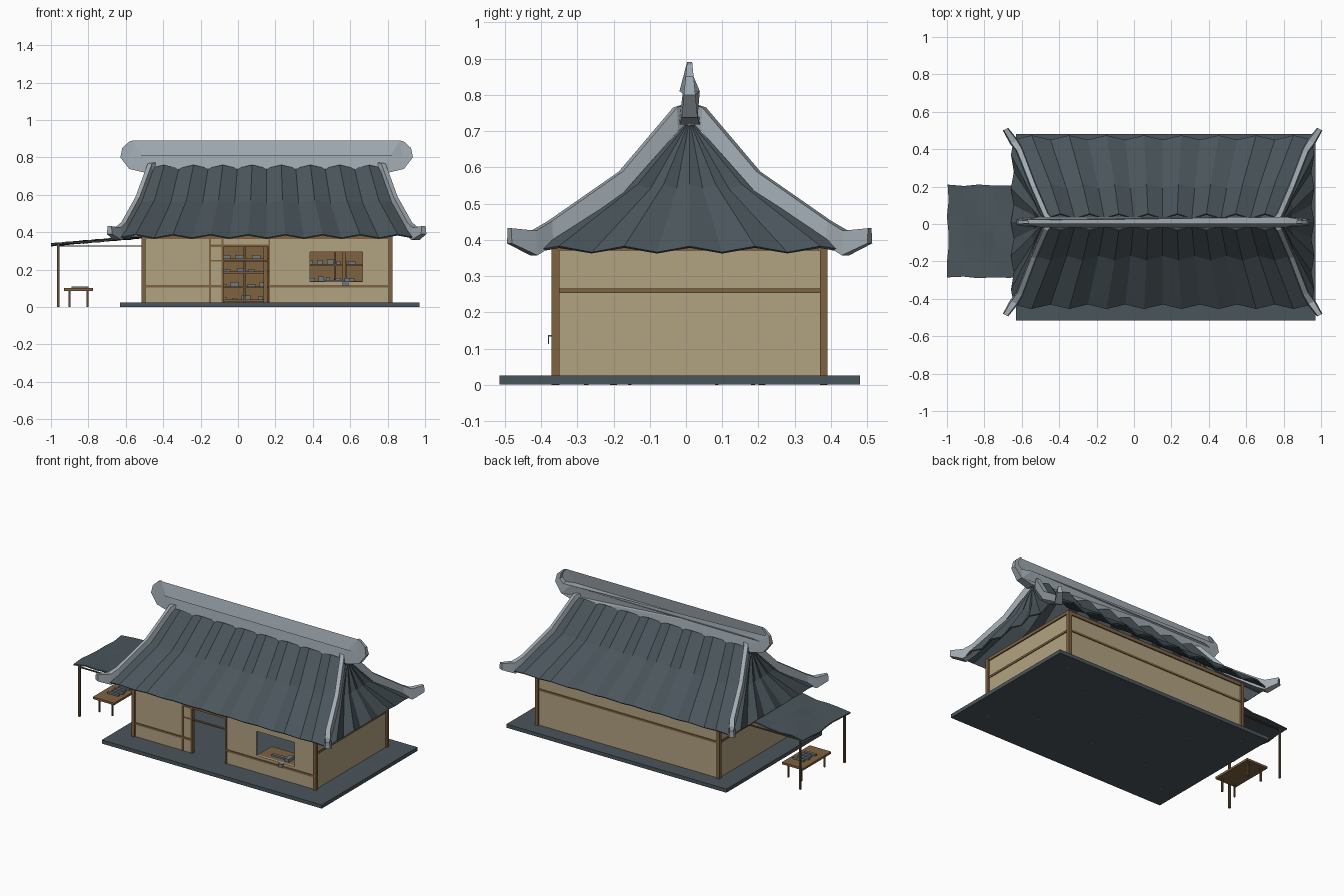
import bpy, bmesh, math, random
from mathutils import Vector

if "Cube" in bpy.data.objects:
    bpy.data.objects.remove(bpy.data.objects["Cube"])
random.seed(4)
CX, CY = 0.153, 0.01          # centre of the house


def lin(c):
    c /= 255
    return c / 12.92 if c <= 0.04045 else ((c + 0.055) / 1.055) ** 2.4


def mat(name, r, g, b):
    m = bpy.data.materials.new(name)
    m.diffuse_color = (lin(r), lin(g), lin(b), 1)
    m.use_nodes = True
    m.node_tree.nodes["Principled BSDF"].inputs["Base Color"].default_value = m.diffuse_color
    return m


SLATE = mat("slate", 74, 85, 91)
STONE = mat("light_stone", 160, 170, 177)
TAN = mat("tan_plaster", 178, 163, 129)
WOOD = mat("brown_wood", 126, 98, 64)
DARK = mat("dark_wood", 98, 80, 56)
STEEL = mat("steel", 112, 122, 130)


def finish(name, bm, m):
    bmesh.ops.recalc_face_normals(bm, faces=bm.faces)
    me = bpy.data.meshes.new(name)
    bm.to_mesh(me)
    bm.free()
    me.materials.append(m)
    ob = bpy.data.objects.new(name, me)
    bpy.context.collection.objects.link(ob)
    return ob


def box(name, x0, x1, y0, y1, z0, z1, m):
    bm = bmesh.new()
    bmesh.ops.create_cube(bm, size=1)
    for v in bm.verts:
        v.co = (x0 + (v.co.x + .5) * (x1 - x0), y0 + (v.co.y + .5) * (y1 - y0),
                z0 + (v.co.z + .5) * (z1 - z0))
    return finish(name, bm, m)


def sheet(name, rows, m, thick):
    """Quad strip surface through rows of points, thickened."""
    bm = bmesh.new()
    vs = [[bm.verts.new(p) for p in r] for r in rows]
    for a, b in zip(vs, vs[1:]):
        for i in range(len(a) - 1):
            bm.faces.new((a[i], a[i + 1], b[i + 1], b[i]))
    ob = finish(name, bm, m)
    s = ob.modifiers.new("thickness", 'SOLIDIFY')
    s.thickness, s.offset = thick, 0
    return ob


# Base slab
box("base_slab", -.63, .97, -.515, .48, .001, .025, SLATE)

# Walls: front is split around door and window
X0, X1, Y0, Y1, ZT = -.505, .815, -.36, .38, .385
box("back_wall", X0, X1, Y1 - .015, Y1, .025, ZT, TAN)
box("left_wall", X0, X0 + .015, Y0, Y1, .025, ZT, TAN)
box("right_wall", X1 - .015, X1, Y0, Y1, .025, ZT, TAN)
front = [(X0, -.085, .025, ZT), (-.085, .17, .335, ZT), (.17, .385, .025, ZT),
         (.385, .665, .025, .135), (.385, .665, .295, ZT), (.665, X1, .025, ZT)]
for i, (a, b, z0, z1) in enumerate(front):
    box(f"front_wall_{i}", a, b, Y0, Y0 + .015, z0, z1, TAN)

# Corner posts, inner columns, rails and top beams
for x in (X0, X1):
    for y in (Y0, Y1):
        box("corner_post", x - .011, x + .011, y - .011, y + .011, 0, ZT, WOOD)
for x in (-.255, .147, .567):
    for y in (-.2, .21):
        box("inner_column", x - .01, x + .01, y - .01, y + .01, 0, .5, WOOD)
box("back_rail", X0, X1, Y1, Y1 + .005, .253, .266, WOOD)
for x in (X0, X1):
    box("side_rail", x - .005, x + .005, Y0, Y1, .253, .266, WOOD)
    box("side_beam", x - .008, x + .008, Y0, Y1, .37, .39, WOOD)
for y in (Y0, Y1):
    box("wall_beam", X0, X1, y - .008, y + .008, .362, .385, WOOD)
box("front_rail_left", X0, -.085, Y0 - .005, Y0, .105, .118, WOOD)
box("front_rail_right", .17, X1, Y0 - .005, Y0, .105, .118, WOOD)

# Door frame and window sill
for x in (-.15, -.083, .167):
    box("door_post", x - .005, x + .005, Y0 - .006, Y0 + .017, .025, .365, WOOD)
box("door_lintel", -.15, .17, Y0 - .007, Y0 + .018, .32, .335, WOOD)
box("door_transom", -.15, .17, Y0 - .003, Y0 + .01, .243, .25, WOOD)
box("window_counter", .385, .665, Y0 + .002, -.2, .122, .134, WOOD)
box("hanging_cloth", .56, .59, -.381, -.359, .133, .137, STEEL)
box("hanging_cloth_flap", .56, .59, -.381, -.378, .113, .135, STEEL)
box("counter_tool", .46, .58, -.31, -.29, .134, .145, STEEL)
box("counter_tool_head", .57, .6, -.33, -.27, .134, .155, STEEL)
box("window_bar", .57, .58, -.2, -.19, .13, .25, WOOD)


# Inner shelves with small wares
def shelves(name, x0, x1, y0, y1, levels, top):
    box(name + "_back", x0, x1, y1 - .01, y1, .025, top, WOOD)
    for x in (x0, (x0 + x1) / 2, x1):
        box(name + "_side", x - .005, x + .005, y0, y1, .025, top, DARK)
    for z in levels:
        box(name + "_plank", x0, x1, y0, y1, z, z + .01, WOOD)
        x = x0 + .015
        while x < x1 - .04:
            w = random.uniform(.02, .05)
            box("ware", x, x + w, y0 + .01, y0 + .05, z + .01,
                z + random.uniform(.018, .035), STEEL)
            x += w + random.uniform(.01, .05)


shelves("door_shelf", -.1, .17, .28, .362, (.03, .1, .18, .25), .36)
shelves("window_shelf", .36, .68, .28, .362, (.13, .22), .36)

# Roof: pleated slopes, rows are (half length, distance from centre, height)
ROWS = [(.625, .03, .748), (.685, .19, .56), (.80, .45, .376)]
N = 16
for sy, name in ((-1, "front_roof"), (1, "back_roof")):
    rows = []
    for hw, d, z in ROWS:
        r = []
        for i in range(N + 1):
            k = 1 if i % 2 else -1
            r.append((CX + hw * (2 * i / N - 1), CY + sy * (d + .012 * k),
                      z + .009 * k))
        rows.append(r)
    sheet(name, rows, SLATE, .008)

# Pleated fan-shaped roof ends
M = 10
for sx, name in ((-1, "left_roof_end"), (1, "right_roof_end")):
    rows = []
    for x, d, z in [(.635, .012, .715), (.69, .18, .545), (.80, .45, .372)]:
        r = []
        for i in range(M + 1):
            k = (1 if i % 2 else -1) * min(1, d * 4)
            r.append((CX + sx * (x + .008 * k), CY + d * (2 * i / M - 1),
                      z + .008 * k))
        rows.append(r)
    sheet(name, rows, SLATE, .008)

# Hip ridges with upturned corners: x, y, bottom, top, half width
HIP = [(.60, .01, .70, .775, .018), (.625, .04, .70, .765, .018),
       (.69, .19, .53, .588, .018), (.765, .385, .385, .452, .02),
       (.795, .43, .357, .425, .024), (.84, .497, .39, .432, .016)]
for sx in (-1, 1):
    for sy in (-1, 1):
        bm = bmesh.new()
        rings = []
        for x, y, b, t, w in HIP:
            px, py = w * .9, -w * .43
            rings.append([bm.verts.new((CX + sx * (x + s * px),
                                        CY + sy * (y + s * py), z))
                          for s, z in ((-1, b), (1, b), (.7, t), (-.7, t))])
        for a, b in zip(rings, rings[1:]):
            for i in range(4):
                j = (i + 1) % 4
                bm.faces.new((a[i], a[j], b[j], b[i]))
        bm.faces.new(rings[0])
        bm.faces.new(rings[-1])
        finish("hip_ridge", bm, STONE)

# Top ridge with curled horns: one half outline, mirrored, thinner towards the tips
HALF = [(.60, .738), (.65, .718), (.735, .738), (.782, .80), (.772, .85),
        (.735, .884), (.715, .89), (.742, .862), (.75, .825), (.725, .802),
        (.66, .81)]
outline = [(x, z) for x, z in HALF] + [(-x, z) for x, z in reversed(HALF)]
bm = bmesh.new()
sides = []
for s in (-1, 1):
    sides.append([bm.verts.new((CX + x, CY + s * (.028 if abs(x) < .7 and z > .7
                  else max(.007, .022 - max(0, z - .74) * .1)), z))
                  for x, z in outline])
n = len(outline)
for i in range(n):
    j = (i + 1) % n
    bm.faces.new((sides[0][i], sides[0][j], sides[1][j], sides[1][i]))
caps = [bm.faces.new(s) for s in sides]
bmesh.ops.triangulate(bm, faces=caps)
finish("top_ridge", bm, STONE)

# Side awning: sagging cloth on two posts
rows = []
for i in range(7):
    t = i / 6
    rows.append([(-.995 + .5 * t + random.uniform(-.005, .005),
                  -.285 + .49 * j / 6 + random.uniform(-.006, .006),
                  .333 + .043 * t + .006 * math.sin(i * 1.6 + j * 1.1))
                 for j in range(7)])
sheet("awning_cloth", rows, SLATE, .008)
for y in (-.275, .185):
    box("awning_post", -.967, -.955, y - .006, y + .006, 0, .335, DARK)
    box("awning_beam", -.96, -.51, y - .005, y + .005, .322, .328, DARK).rotation_euler = (0, 0, 0)

# Outdoor table with wares
box("table_top", -.93, -.775, -.18, .11, .086, .1, WOOD)
for x in (-.9, -.805):
    for y in (-.155, .085):
        box("table_leg", x - .005, x + .005, y - .005, y + .005, 0, .087, DARK)
for i in range(4):
    y = -.09 + i * .035
    box("table_ware", -.89 + .01 * (i % 2), -.81 + .01 * (i % 2), y, y + .018,
        .1, .11, STEEL)
